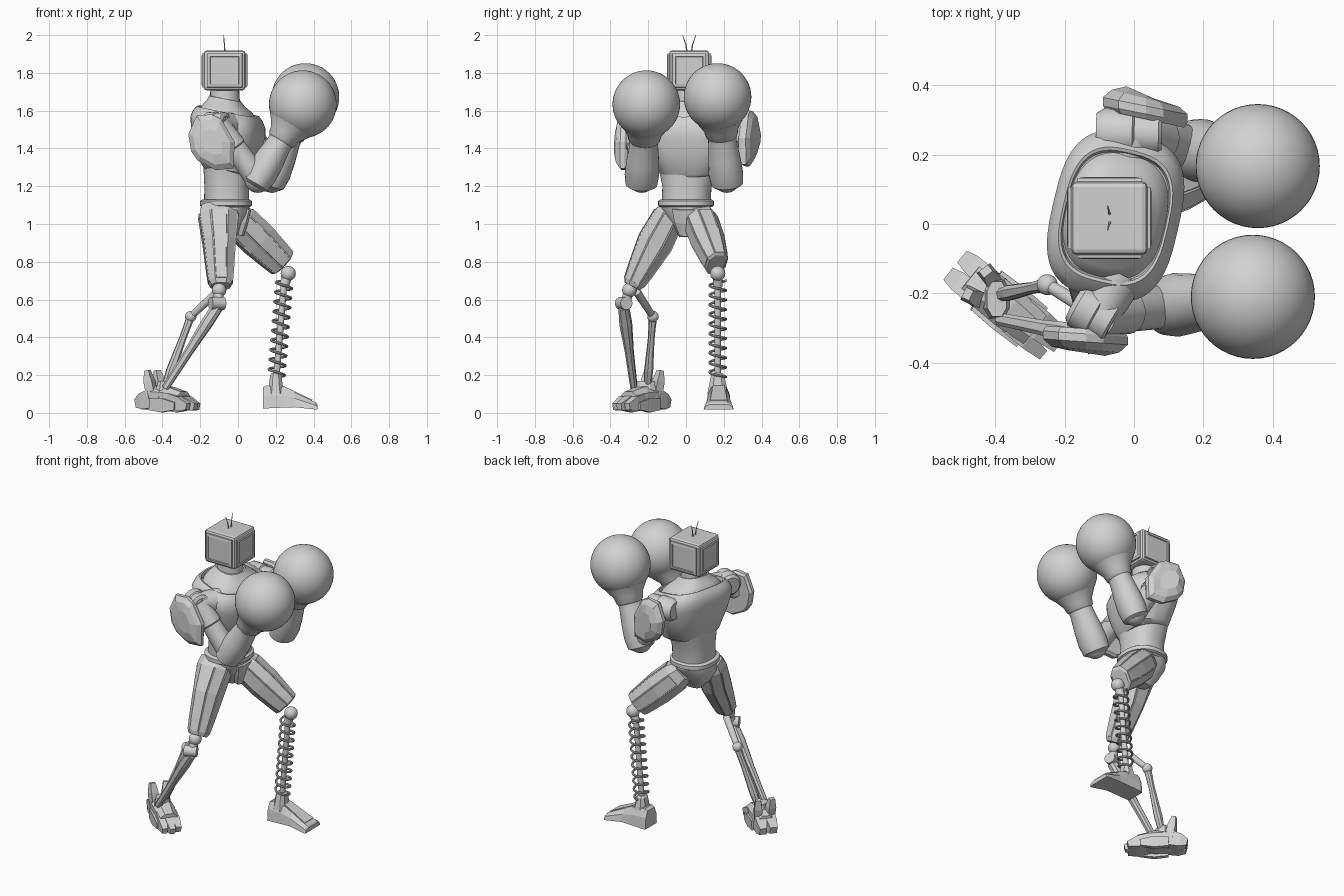
import bpy, bmesh
from math import cos, sin, pi, radians
from mathutils import Vector as V, Matrix

cube = bpy.data.objects.get("Cube")
if cube:
    bpy.data.objects.remove(cube, do_unlink=True)

SHADE = (0.64, 0.64, 0.64, 1)
grey = bpy.data.materials.new("plain_grey")
grey.use_nodes = True
grey.diffuse_color = SHADE
grey.node_tree.nodes["Principled BSDF"].inputs["Base Color"].default_value = SHADE


def finish(name, bm, smooth=True):
    bmesh.ops.recalc_face_normals(bm, faces=bm.faces[:])
    me = bpy.data.meshes.new(name)
    bm.to_mesh(me)
    bm.free()
    me.materials.append(grey)
    if smooth:
        me.shade_smooth()
        me.set_sharp_from_angle(angle=radians(35))
    ob = bpy.data.objects.new(name, me)
    bpy.context.collection.objects.link(ob)


def loft(name, rings, smooth=True):
    bm = bmesh.new()
    loops = [[bm.verts.new(p) for p in ring] for ring in rings]
    n = len(loops[0])
    for lo, hi in zip(loops, loops[1:]):
        for i in range(n):
            bm.faces.new((lo[i], lo[(i + 1) % n], hi[(i + 1) % n], hi[i]))
    bm.faces.new(loops[0])
    bm.faces.new(loops[-1])
    finish(name, bm, smooth)


def circle(n):
    return [(cos(2 * pi * i / n), sin(2 * pi * i / n)) for i in range(n)]


ROUND = circle(24)
BOX = [(1, 1), (-1, 1), (-1, -1), (1, -1)]
CHAMFER = [(1, .5), (.5, 1), (-.5, 1), (-1, .5), (-1, -.5), (-.5, -1), (.5, -1), (1, -.5)]


def frame(a, b):
    d = (b - a).normalized()
    u = d.cross(V((0, 0, 1)))
    u = u.normalized() if u.length > .05 else V((0, 1, 0))
    return d, u, u.cross(d)


def limb(name, a, b, sections, shape=ROUND, smooth=True):
    """Loft from a to b; sections are (fraction, half width, half height)."""
    a, b = V(a), V(b)
    d, u, v = frame(a, b)
    loft(name, [[a.lerp(b, t) + u * x * w + v * y * h for x, y in shape]
                for t, w, h in sections], smooth)


def rod(name, a, b, r0, r1=None):
    r1 = r1 or r0
    limb(name, a, b, [(0, r0, r0), (1, r1, r1)])


def ball(name, c, r, seg=32):
    bm = bmesh.new()
    bmesh.ops.create_uvsphere(bm, u_segments=seg, v_segments=seg // 2, radius=r,
                              matrix=Matrix.Translation(c))
    finish(name, bm)


def stack(name, layers, turn=0, tilt=0, power=1.0):
    """Vertical loft; layers are (z, centre x, centre y, half depth, half width)."""
    rings = []
    ca, sa = cos(radians(turn)), sin(radians(turn))
    for z, cx, cy, rx, ry in layers:
        ring = []
        for c, s in circle(48):
            x = rx * abs(c) ** power * (1 if c > 0 else -1)
            y = ry * abs(s) ** power * (1 if s > 0 else -1)
            ring.append((cx + x * ca - y * sa, cy + x * sa + y * ca, z - tilt * x))
        rings.append(ring)
    loft(name, rings)


# Torso
stack("abdomen", [(1.08, -.06, 0, .12, .13), (1.2, -.06, .005, .118, .13),
                  (1.34, -.055, .015, .13, .17)], power=.85)
stack("chest", [(z, -.053, .023, rx, ry) for z, rx, ry in
                [(1.27, .115, .135), (1.29, .13, .165), (1.4, .165, .208), (1.49, .183, .238),
                 (1.54, .184, .242), (1.575, .17, .222), (1.597, .154, .195),
                 (1.595, .147, .186), (1.575, .143, .18)]], turn=-13, tilt=.19, power=.68)
stack("yoke", [(1.55, -.053, .023, .15, .19), (1.585, -.053, .023, .143, .178),
               (1.615, -.057, .02, .122, .145), (1.64, -.064, .018, .096, .106),
               (1.665, -.069, .017, .082, .083)], turn=-13, tilt=.19, power=.8)
rod("neck", (-.07, .017, 1.6), (-.07, .017, 1.73), .083, .075)
stack("belt", [(1.09, -.064, 0, .125, .135), (1.097, -.064, 0, .137, .147),
               (1.122, -.064, 0, .137, .147), (1.13, -.064, 0, .125, .135)], power=.85)
stack("pelvis", [(.93, -.06, 0, .05, .035), (.98, -.07, 0, .09, .065),
                 (1.05, -.07, 0, .125, .115), (1.1, -.064, 0, .125, .135)], power=.75)
limb("groin_plate", (.05, 0, 1.08), (.01, 0, .94), [(0, .075, .02), (.5, .06, .025), (1, .035, .02)],
     CHAMFER, False)

# Head: bevelled box with a raised, tapering panel on each side
bm = bmesh.new()
bmesh.ops.create_cube(bm, size=1, matrix=Matrix.Translation((-.071, .017, 1.813))
                      @ Matrix.Diagonal((.22, .212, .212, 1)))
bmesh.ops.bevel(bm, geom=bm.edges[:], offset=.016, segments=2, affect='EDGES', profile=.5)
bm.normal_update()
sides = [f for f in bm.faces if f.calc_area() > .02 and abs(f.normal.z) < .5]
bmesh.ops.inset_individual(bm, faces=sides, thickness=.002, depth=.009)
bmesh.ops.inset_individual(bm, faces=sides, thickness=.022, depth=.003)
bmesh.ops.inset_individual(bm, faces=sides, thickness=.003, depth=-.005)
finish("head", bm, False)
for side in (-1, 1):
    y = .017 + side * .012
    rod("antenna", (-.07, y, 1.91), (-.072, y + side * .006, 1.95), .004, .003)
    rod("antenna_tip", (-.072, y + side * .006, 1.95), (-.076, y + side * .023, 2), .003, .0015)

# Arms, gloves and shoulder plates
PLATE = [(-.08, .14), (-.125, .04), (-.11, -.05), (-.075, -.1), (.02, -.15), (.115, -.14),
         (.12, .0), (.05, .12), (0, .145)]
arms = [("right", -1, (-.17, -.225, 1.52), (-.06, -.288, 1.53), (.105, -.235, 1.235),
         (.343, -.21, 1.634), (-.138, 1.435), -.07, .302),
        ("left", 1, (-.11, .265, 1.53), (.08, .26, 1.53), (.18, .215, 1.235),
         (.357, .167, 1.672), (.035, 1.455), -.2, .302)]
for label, s, back, front, elbow, hand, plate, slope, gap in arms:
    back, front, el, ha = V(back), V(front), V(elbow), V(hand)
    sh = back.lerp(front, .6)
    rod(label + "_socket", (-.05, s * .15, 1.51), sh, .08, .06)
    limb(label + "_shoulder", back, front,
         [(0, .055, .055), (.12, .07, .07), (.55, .07, .07), (.58, .062, .062), (.95, .062, .062),
          (1, .052, .052), (1, .04, .04), (.93, .036, .036)])
    limb(label + "_upper_arm", sh, el, [(0, .06, .06), (.4, .066, .066), (.42, .06, .06), (1, .065, .065)])
    ball(label + "_elbow", el, .07)
    limb(label + "_forearm", el - (ha - el) * .09, ha,
         [(0, .06, .055), (.03, .085, .075), (.15, .092, .085), (.32, .086, .08), (.5, .076, .068),
          (.55, .076, .068), (.57, .084, .078), (.64, .092, .086), (.75, .125, .125)])
    ball(label + "_glove", ha, .179, 48)
    loft(label + "_shoulder_plate",
         [[(plate[0] + x * k, s * (gap + off) + slope * x, plate[1] + z * k) for x, z in PLATE]
          for off, k in [(0, .92), (.015, 1), (.038, 1), (.06, .8), (.07, .45)]], False)
    rod(label + "_plate_mount", sh, (plate[0], s * (gap + .02), plate[1]), .045)

# Thighs: chamfered core with raised armour strips that follow the taper
STRIP = [(1.06, .4), (.9, .46), (.9, -.46), (1.06, -.4)]


def thigh(label, a, b, sections):
    limb(label + "_thigh", a, b, sections, CHAMFER, False)
    for side in (-1, 1):
        limb(label + "_thigh_side_plate", a, b, sections[1:-1], [(x * side, y) for x, y in STRIP], False)
        limb(label + "_thigh_face_plate", a, b, sections[1:-1], [(y, x * side) for x, y in STRIP], False)


thigh("right", (-.105, -.065, 1.09), (-.092, -.285, .67),
      [(0, .09, .06), (.12, .1, .08), (.45, .082, .09), (.8, .069, .068), (.95, .062, .056), (1, .05, .045)])
thigh("left", (-.03, .065, 1.05), (.25, .165, .78),
      [(0, .07, .07), (.15, .083, .088), (.5, .08, .09), (.83, .064, .08), (.95, .056, .075), (.97, .045, .06)])

# Right lower leg: twin rods
knee, hinge, link = V((-.1, -.3, .65)), V((-.11, -.33, .56)), V((-.25, -.175, .51))
ball("right_knee", knee, .038)
rod("right_knee_pin", knee, hinge, .026)
rod("right_hinge", hinge - V((.035, .015, -.02)), hinge + V((.035, .015, .02)), .034)
rod("right_link", (-.11, -.26, .64), link, .022, .018)
ball("right_link_joint", link, .03)
limb("right_front_shin", hinge, (-.385, -.275, .13),
     [(0, .026, .03), (.2, .032, .03), (.55, .022, .022), (1, .018, .018)], CHAMFER, False)
limb("right_rear_shin", link, (-.39, -.205, .13),
     [(0, .02, .02), (.3, .016, .018), (.75, .022, .024), (1, .016, .016)], CHAMFER, False)

# Right foot: blocky body with toes, heels, guards and spurs
fwd = V((.26, -.21, 0)).normalized()
lat = V((-fwd.y, fwd.x, 0))
mid = V((-.372, -.235, 0))


def foot_part(name, a, b, sections, shape=BOX):
    """Ends are (forward, sideways, height) in the foot's own frame."""
    a, b = [mid + fwd * f + lat * l + V((0, 0, z)) for f, l, z in (a, b)]
    limb("right_" + name, a, b, sections, shape, False)


foot_part("foot_body", (-.13, 0, .085), (.11, 0, .07),
          [(0, .045, .04), (.25, .06, .062), (.6, .062, .062), (1, .052, .042)], CHAMFER)
foot_part("ankle", (-.03, 0, .08), (-.03, 0, .17), [(0, .06, .05), (1, .05, .028)], CHAMFER)
for l in (-1, 0, 1):
    foot_part("toe", (.04, l * .036, .065), (.19 if l == 0 else .172, l * .042, .032),
              [(0, .026, .04), (.5, .025, .038), (1, .016, .018)])
for l in (-1, 1):
    foot_part("heel", (-.08, l * .03, .075), (-.18, l * .032, .05),
              [(0, .032, .05), (.6, .03, .042), (1, .022, .022)])
    foot_part("heel_spur", (-.075, l * .035, .08), (-.105, l * .042, .225),
              [(0, .022, .025), (.6, .024, .024), (1, .016, .012)])
    foot_part("foot_guard", (-.07, l * .06, .045), (.1, l * .062, .035),
              [(0, .012, .03), (.5, .014, .037), (1, .01, .02)])

# Left lower leg: ball knee and coil spring around a core
knee, top, low = V((.266, .168, .738)), V((.245, .168, .7)), V((.203, .168, .19))
ball("left_knee", knee, .04)
rod("left_knee_collar", knee, top.lerp(low, .06), .026)
rod("left_spring_core", top, low, .017)
d, u, v = frame(top, low)
turns, steps, rings = 10, 20, []
for i in range(turns * steps + 1):
    a = 2 * pi * i / steps
    radial = u * cos(a) + v * sin(a)
    c = top.lerp(low, i / (turns * steps)) + radial * .043
    rings.append([c + radial * x * .007 + d * y * .007 for x, y in circle(8)])
loft("left_spring", rings)

# Left foot: wedge with ankle block
limb("left_ankle", (.2, .168, .1), (.2, .168, .21),
     [(0, .055, .045), (.45, .045, .036), (.9, .035, .03), (1, .025, .022)], CHAMFER, False)
rings = []
for x, w, z0, z1 in [(.132, .06, .022, .135), (.15, .065, .024, .145), (.245, .065, .028, .135),
                     (.3, .066, .03, .108), (.41, .08, .018, .056), (.42, .078, .018, .045)]:
    side = [(w, z0), (w * .9, z0 + (z1 - z0) * .6), (w * .6, z1)]
    rings.append([(x, .173 + y, z) for y, z in side] + [(x, .173 - y, z) for y, z in side[::-1]])
loft("left_foot", rings, False)
limb("left_foot_ridge", (.22, .173, .13), (.39, .173, .06), [(0, .03, .02), (1, .045, .01)], BOX, False)
